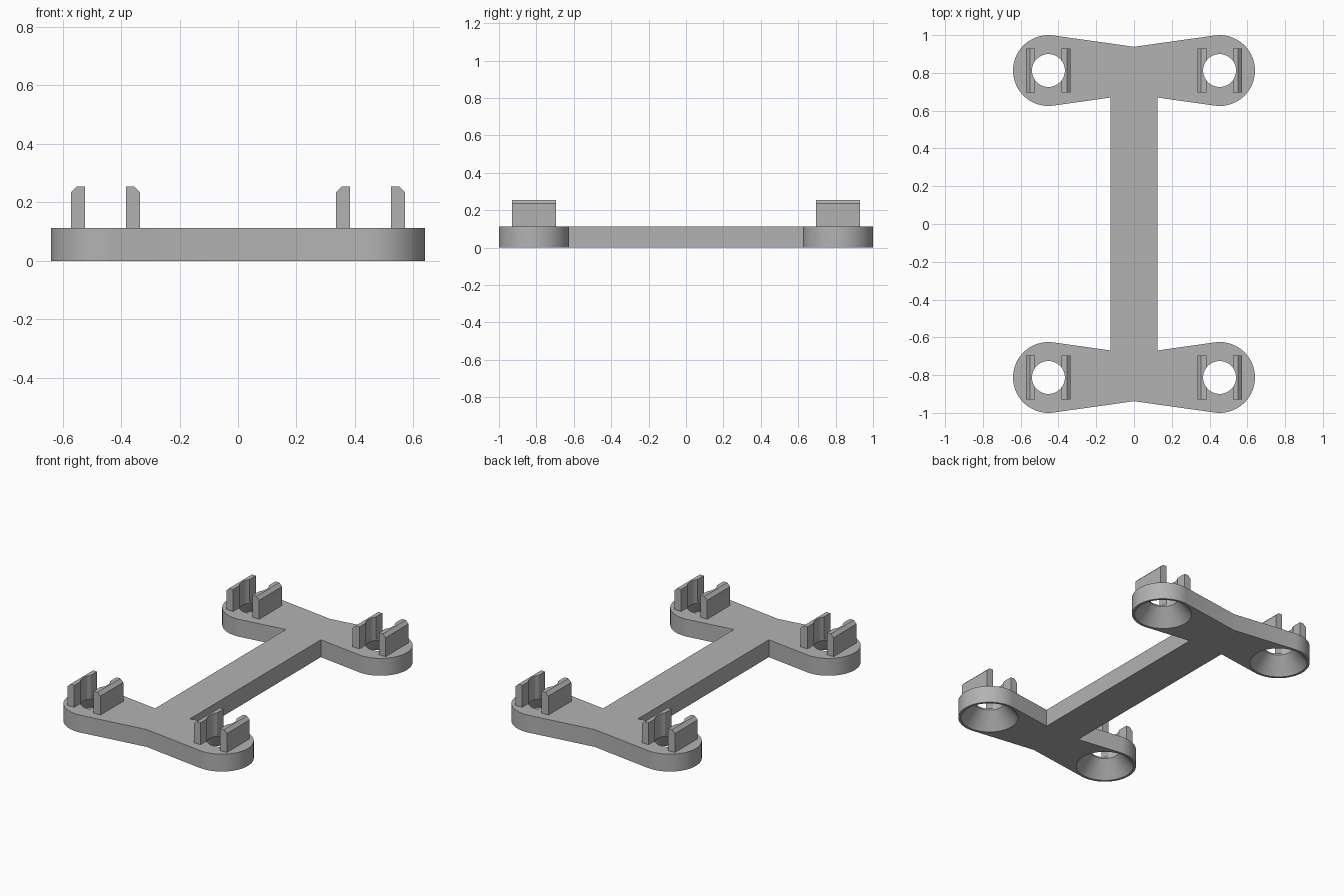
import bpy, bmesh, math

cube = bpy.data.objects.get("Cube")
if cube:
    bpy.data.objects.remove(cube, do_unlink=True)

PAD_X, PAD_Y, PAD_R = 0.453, 0.8125, 0.1875
HOLE_R, RIM_R, CONE_TOP = 0.087, 0.172, 0.103
THICK, CLIP_TOP, CLIP_HALF = 0.1125, 0.255, 0.117
BAR_X, CHAMFER = 0.125, 0.02
TILT = math.radians(8)   # slope of the tapering arms

grey = bpy.data.materials.new("plain grey")
grey.use_nodes = True
grey.diffuse_color = (0.45, 0.45, 0.45, 1)
grey.node_tree.nodes["Principled BSDF"].inputs["Base Color"].default_value = grey.diffuse_color


def make_object(name, bm):
    bmesh.ops.recalc_face_normals(bm, faces=bm.faces)
    mesh = bpy.data.meshes.new(name)
    bm.to_mesh(mesh)
    bm.free()
    obj = bpy.data.objects.new(name, mesh)
    bpy.context.collection.objects.link(obj)
    mesh.materials.append(grey)
    return obj


def prism(name, points, direction):
    """Extrude a closed outline of 3D points."""
    bm = bmesh.new()
    face = bm.faces.new([bm.verts.new(p) for p in points])
    new = bmesh.ops.extrude_face_region(bm, geom=[face])["geom"]
    bmesh.ops.translate(bm, vec=direction, verts=[v for v in new if isinstance(v, bmesh.types.BMVert)])
    return make_object(name, bm)


def lathe(name, profile, x, y, steps=96):
    """Turn a radius/height profile around a vertical axis."""
    bm = bmesh.new()
    rings = [[bm.verts.new((x + r * math.cos(math.tau * i / steps),
                            y + r * math.sin(math.tau * i / steps), z))
              for i in range(steps)] for r, z in profile]
    for low, high in zip(rings, rings[1:]):
        for i in range(steps):
            j = (i + 1) % steps
            bm.faces.new((low[i], low[j], high[j], high[i]))
    bm.faces.new(rings[0])
    bm.faces.new(rings[-1])
    return make_object(name, bm)


def cut(obj, cutter):
    bpy.context.view_layer.objects.active = obj
    mod = obj.modifiers.new("hole", "BOOLEAN")
    mod.operation, mod.solver, mod.object = "DIFFERENCE", "EXACT", cutter
    bpy.ops.object.modifier_apply(modifier=mod.name)


# Outline of one quarter: bar edge, arm, rounded pad, arm back to the centre line
inner_y = PAD_Y - PAD_R / math.cos(TILT) + (PAD_X - BAR_X) * math.tan(TILT)
outer_y = PAD_Y + PAD_R / math.cos(TILT) - PAD_X * math.tan(TILT)
quarter = [(BAR_X, inner_y)]
ARC = 56
for i in range(ARC + 1):
    a = (math.pi / 2 + TILT) * (2 * i / ARC - 1)
    quarter.append((PAD_X + PAD_R * math.cos(a), PAD_Y + PAD_R * math.sin(a)))

# Mirror the quarter into the whole plate
back = quarter + [(0, outer_y)] + [(-x, y) for x, y in reversed(quarter)]
outline = back + [(-x, -y) for x, y in back]
plate = prism("base_plate", [(x, y, 0) for x, y in outline], (0, 0, THICK))

parts = [plate]
cutters = []
for sy, end in ((-1, "front"), (1, "back")):
    for sx, side in ((-1, "right"), (1, "left")):
        cx, cy = sx * PAD_X, sy * PAD_Y
        # Countersunk hole that also grooves the clips
        cutter = lathe("hole_cutter", [(RIM_R + 0.008, -0.01), (RIM_R, 0), (HOLE_R, CONE_TOP),
                                       (HOLE_R, CLIP_TOP + 0.1)], cx, cy)
        cutters.append(cutter)
        cut(plate, cutter)
        # Pair of clips with the far top corner cut off
        for d, place in ((-1, "inner"), (1, "outer")):
            near, far = 0.07, 0.118
            section = [(near, THICK), (far, THICK), (far, CLIP_TOP - CHAMFER),
                       (far - CHAMFER, CLIP_TOP), (near, CLIP_TOP)]
            clip = prism(f"{end}_{side}_{place}_clip",
                         [(cx + sx * d * u, cy - CLIP_HALF, z) for u, z in section],
                         (0, 2 * CLIP_HALF, 0))
            cut(clip, cutter)
            parts.append(clip)

for cutter in cutters:
    bpy.data.objects.remove(cutter, do_unlink=True)

# Smooth the round walls, keep the corners sharp
bpy.ops.object.select_all(action="DESELECT")
for obj in parts:
    obj.select_set(True)
bpy.context.view_layer.objects.active = plate
bpy.ops.object.shade_smooth_by_angle(angle=math.radians(25))
for obj in parts:
    obj.select_set(False)
